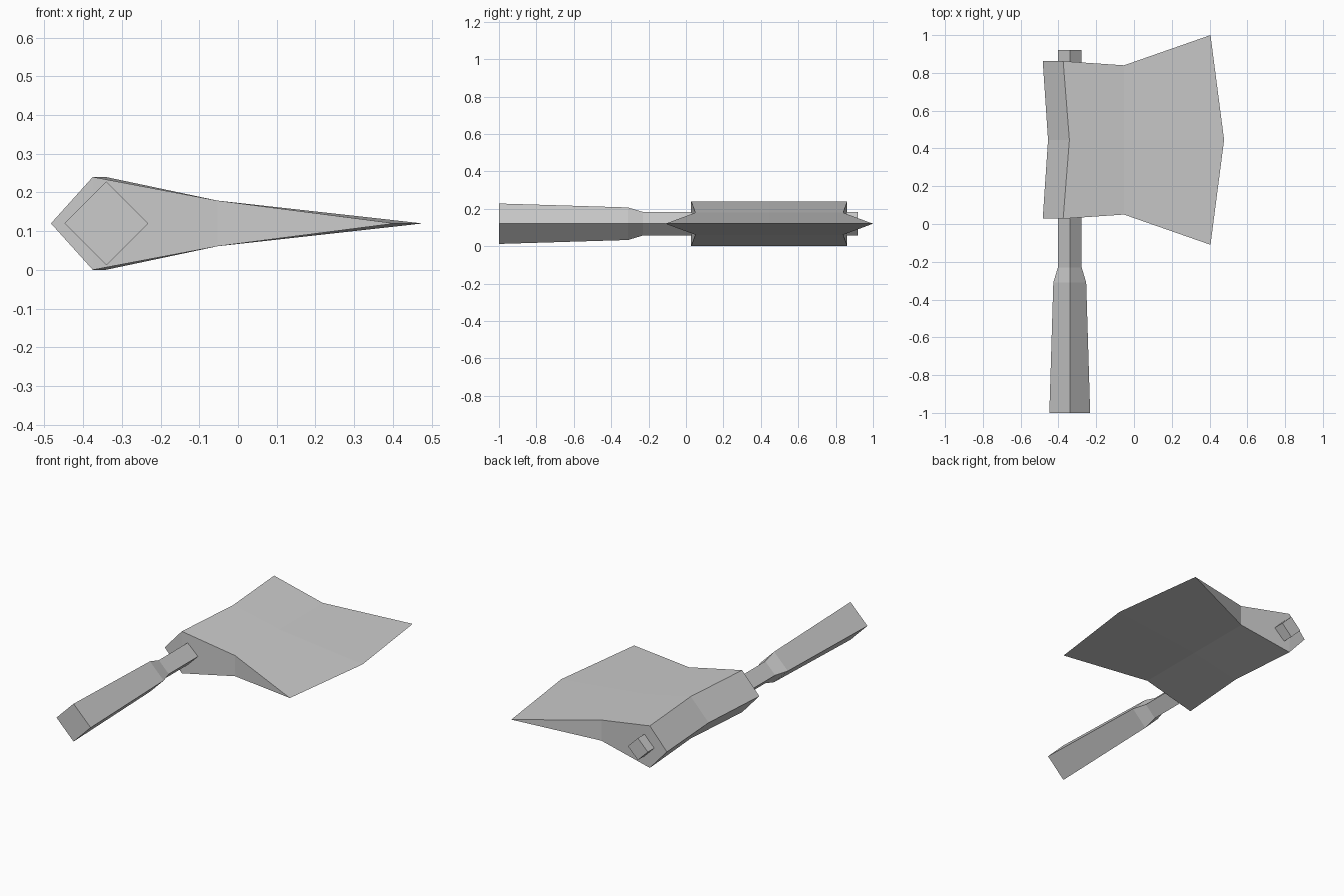
import bpy
import bmesh

cube = bpy.data.objects.get("Cube")
if cube:
    bpy.data.objects.remove(cube, do_unlink=True)

grey = bpy.data.materials.new("light grey")
grey.use_nodes = True
colour = (0.6, 0.6, 0.6, 1)
grey.diffuse_color = colour
grey.node_tree.nodes["Principled BSDF"].inputs["Base Color"].default_value = colour

MID_Z = 0.12


def loft(name, rings):
    """Join matching cross-sections with quads and close both ends."""
    bm = bmesh.new()
    loops = [[bm.verts.new(p) for p in ring] for ring in rings]
    n = len(loops[0])
    for a, b in zip(loops, loops[1:]):
        for i in range(n):
            j = (i + 1) % n
            bm.faces.new((a[i], a[j], b[j], b[i]))
    return bm, loops


def finish(name, bm):
    bmesh.ops.recalc_face_normals(bm, faces=bm.faces)
    mesh = bpy.data.meshes.new(name)
    bm.to_mesh(mesh)
    bm.free()
    mesh.materials.append(grey)
    obj = bpy.data.objects.new(name, mesh)
    bpy.context.collection.objects.link(obj)


# Handle: square section standing on a corner, thicker at the grip
HANDLE_X = -0.34
stations = [(-1, 0.108), (-0.31, 0.087), (-0.23, 0.063), (0.92, 0.063)]
rings = [[(HANDLE_X + r, y, MID_Z), (HANDLE_X, y, MID_Z + r),
          (HANDLE_X - r, y, MID_Z), (HANDLE_X, y, MID_Z - r)]
         for y, r in stations]
bm, loops = loft("handle", rings)
bm.faces.new(loops[0])
bm.faces.new(loops[-1])
finish("handle", bm)

# Axe head: back ridge, thick shoulder, waist and flared cutting edge
HEAD_Y = 0.445
# end x, middle x, half length, half thickness
profile = [(-0.483, -0.455, 0.417, 0), (-0.375, -0.342, 0.417, 0.12),
           (-0.053, -0.053, 0.395, 0.059), (0.405, 0.477, 0.555, 0)]
outline = [(p, 1) for p in profile] + [(p, -1) for p in profile[2:0:-1]]
rings = []
for side in (-1, 0, 1):
    rings.append([(p[0] if side else p[1], HEAD_Y + side * p[2], MID_Z + s * p[3])
                  for p, s in outline])
bm, loops = loft("axe_head", rings)
for back, top, waist_top, edge, waist_low, low in (loops[0], loops[-1]):
    bm.faces.new((back, top, low))
    bm.faces.new((top, waist_top, waist_low, low))
    bm.faces.new((waist_top, edge, waist_low))
finish("axe_head", bm)
